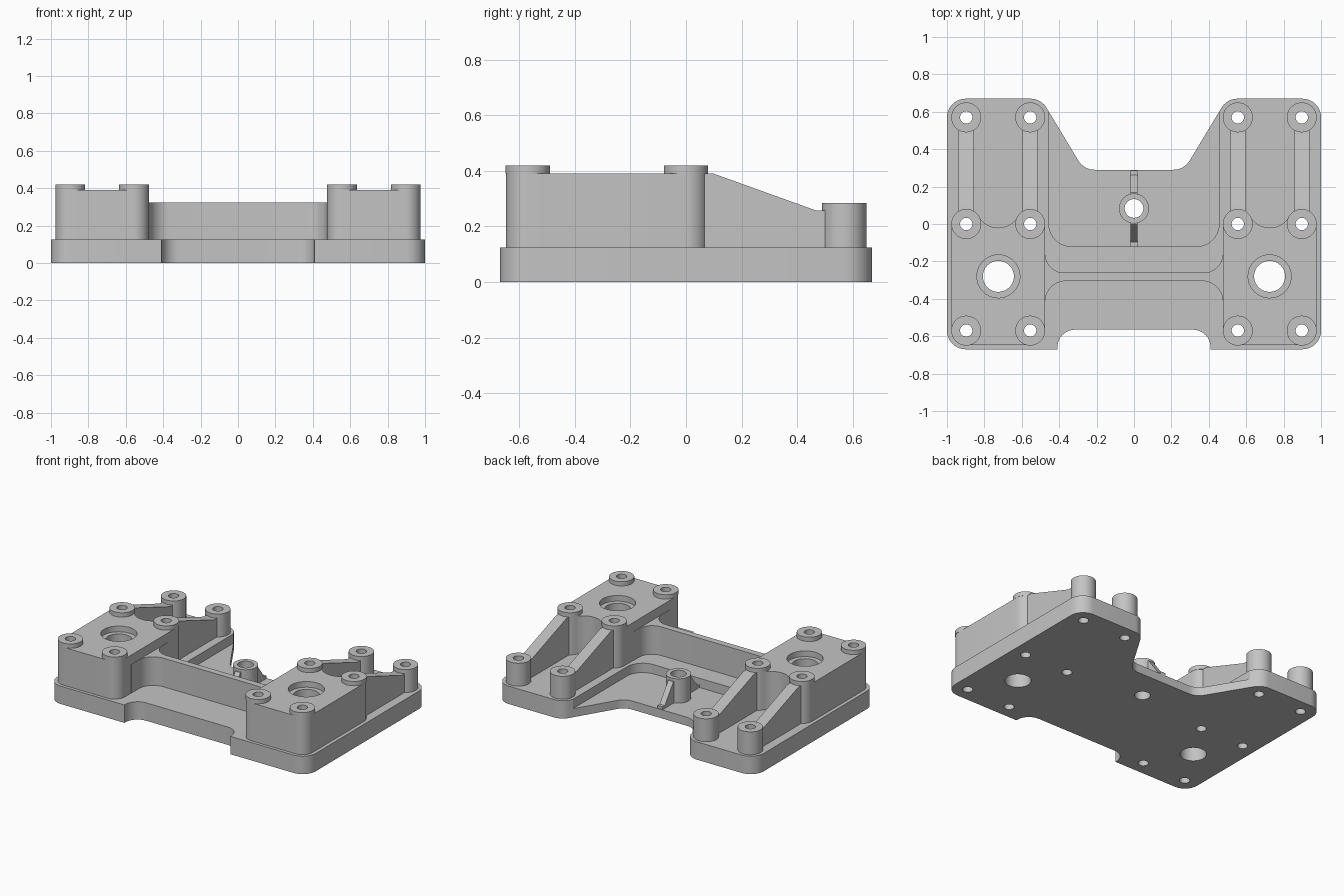
import bpy, bmesh, math
from mathutils import Vector, Matrix

cube = bpy.data.objects.get("Cube")
if cube:
    bpy.data.objects.remove(cube, do_unlink=True)

grey = bpy.data.materials.new("machined grey")
grey.use_nodes = True
GREY = (0.55, 0.55, 0.55, 1)
grey.diffuse_color = GREY
grey.node_tree.nodes["Principled BSDF"].inputs["Base Color"].default_value = GREY

PLATE, FLOOR, BLOCK = 0.125, 0.06, 0.39
COLS, ROWS = (0.555, 0.897), (-0.57, 0.0, 0.57)
BORE = (0.725, -0.28)
HUB_Y = 0.083


def arc(cx, cy, r, a0, a1, n=16):
    """Points on an arc, angles in degrees."""
    angles = [math.radians(a0 + (a1 - a0) * i / n) for i in range(n + 1)]
    return [(cx + r * math.cos(a), cy + r * math.sin(a)) for a in angles]


def rounded(corners, n=10):
    """Closed outline whose corners (x, y, radius) are filleted."""
    out = []
    for i, (x, y, r) in enumerate(corners):
        p = Vector((x, y))
        if not r:
            out.append((x, y))
            continue
        u = (Vector(corners[i - 1][:2]) - p).normalized()
        v = (Vector(corners[(i + 1) % len(corners)][:2]) - p).normalized()
        half = u.angle(v) / 2
        c = p + (u + v).normalized() * (r / math.sin(half))
        start = p + u * (r / math.tan(half)) - c
        end = p + v * (r / math.tan(half)) - c
        turn = start.angle_signed(end)
        for k in range(n + 1):
            q = c + Matrix.Rotation(-turn * k / n, 2) @ start
            out.append((q.x, q.y))
    return out


def both_sides(half):
    """Outline completed by its mirror image across x = 0."""
    return half + [(-c[0], *c[1:]) for c in reversed(half)]


def prism(name, outline, lo, hi, axis="z", side=1):
    """Extrude an outline along z, or a (y, z) profile along x."""
    bm = bmesh.new()
    place = (lambda a, b: (side * a, b, lo)) if axis == "z" else (lambda a, b: (lo, a, b))
    face = bm.faces.new([bm.verts.new(place(*p)) for p in outline])
    grown = bmesh.ops.extrude_face_region(bm, geom=[face])["geom"]
    move = (0, 0, hi - lo) if axis == "z" else (hi - lo, 0, 0)
    bmesh.ops.translate(bm, vec=move, verts=[g for g in grown if isinstance(g, bmesh.types.BMVert)])
    bmesh.ops.recalc_face_normals(bm, faces=bm.faces)
    mesh = bpy.data.meshes.new(name)
    bm.to_mesh(mesh)
    bm.free()
    mesh.materials.append(grey)
    ob = bpy.data.objects.new(name, mesh)
    bpy.context.collection.objects.link(ob)
    return ob


def disc(name, x, y, r, lo, hi, n=40):
    return prism(name, arc(x, y, r, 0, 360, n)[:-1], lo, hi)


def cut(ob, cutters):
    """Subtract the cutters, bake the result and discard them."""
    for c in cutters:
        c.hide_render = True
        mod = ob.modifiers.new("cut", "BOOLEAN")
        mod.operation, mod.solver, mod.object = "DIFFERENCE", "EXACT", c
    bpy.context.view_layer.update()
    graph = bpy.context.evaluated_depsgraph_get()
    mesh = bpy.data.meshes.new_from_object(ob.evaluated_get(graph))
    ob.modifiers.clear()
    ob.data = mesh
    for c in cutters:
        bpy.data.objects.remove(c, do_unlink=True)


def screw_drills(s, rows):
    return [disc("drill", s * x, y, 0.033, -0.1, 0.6, 24) for x in COLS for y in rows]


def bore_drill(s):
    return disc("drill", s * BORE[0], BORE[1], 0.083, -0.1, 0.6)


parts = []

# Base plate with rear and front notches, a shallow pocket and all holes
outline = rounded(both_sides([
    (0.41, -0.565, 0.095), (0.41, -0.67, 0), (1, -0.67, 0.1),
    (1, 0.67, 0.1), (0.497, 0.67, 0.1), (0.268, 0.29, 0.1)]))
plate = prism("base_plate", outline, 0, PLATE)
pocket = rounded(both_sides([(0.455, -0.12, 0.12), (0.455, 0.8, 0)]))
cut(plate, [prism("pocket", pocket, FLOOR, 0.3)]
    + [d for s in (1, -1) for d in screw_drills(s, ROWS) + [bore_drill(s)]]
    + [disc("drill", 0, HUB_Y, 0.05, -0.1, 0.6)])
parts.append(plate)

# Cross wall blending into both blocks
half = rounded([(0, -0.305, 0), (0.475, -0.305, 0.11), (0.475, -0.5, 0),
                (0.5, -0.5, 0), (0.5, -0.1, 0), (0.475, -0.1, 0),
                (0.475, -0.26, 0.1), (0, -0.26, 0)])
wall = [p for p in half if p[0] > 0]
parts.append(prism("cross_wall", both_sides(wall), PLATE, 0.325))

for s, label in ((1, "left"), (-1, "right")):
    # Raised block, its rear side scalloped between two round posts
    r = 0.078
    inner, outer = COLS
    mid, cy = (inner + outer) / 2, 0.1
    reach = math.hypot(mid - inner, cy)
    tilt = math.degrees(math.atan2(cy, mid - inner))
    profile = (arc(inner, ROWS[0], r, 180, 270) + arc(outer, ROWS[0], r, 270, 360)
               + arc(outer, 0, r, 0, 180 - tilt)
               + arc(mid, cy, reach - r, -tilt, tilt - 180)[1:-1]
               + arc(inner, 0, r, tilt, 180))
    block = prism(label + "_block", profile, PLATE, BLOCK, side=s)
    cut(block, screw_drills(s, ROWS[:2])
        + [bore_drill(s), disc("counterbore", s * BORE[0], BORE[1], 0.115, 0.35, 0.6)])
    parts.append(block)

    for x in COLS:
        # Mounting pads on the block and a free-standing rear post
        for y in ROWS:
            lo, hi = (PLATE, 0.285) if y == ROWS[2] else (BLOCK, 0.42)
            boss = disc(label + "_boss", s * x, y, 0.08, lo, hi)
            cut(boss, [disc("drill", s * x, y, 0.033, -0.1, 0.6, 24)])
            parts.append(boss)
        # Sloping rib from block to rear post
        rib = [(0.05, PLATE), (0.05, BLOCK), (0.1, BLOCK),
               (0.47, 0.257), (0.51, 0.257), (0.51, PLATE)]
        parts.append(prism(label + "_rib", rib, s * x - 0.04, s * x + 0.04, "x"))

# Central hub with a bore and two small gussets
hub = disc("centre_hub", 0, HUB_Y, 0.08, FLOOR, 0.23)
cut(hub, [disc("drill", 0, HUB_Y, 0.05, -0.1, 0.6)])
parts.append(hub)
for d in (1, -1):
    gusset = [(HUB_Y + d * a, z) for a, z in (
        (0.06, FLOOR), (0.06, 0.21), (0.085, 0.21), (0.18, 0.08), (0.203, 0.08), (0.203, FLOOR))]
    parts.append(prism("hub_gusset", gusset, -0.02, 0.02, "x"))

# Smooth the round walls, keep the machined edges crisp
bpy.ops.object.select_all(action="DESELECT")
for ob in parts:
    ob.select_set(True)
bpy.context.view_layer.objects.active = parts[0]
bpy.ops.object.shade_smooth_by_angle(angle=math.radians(30))
